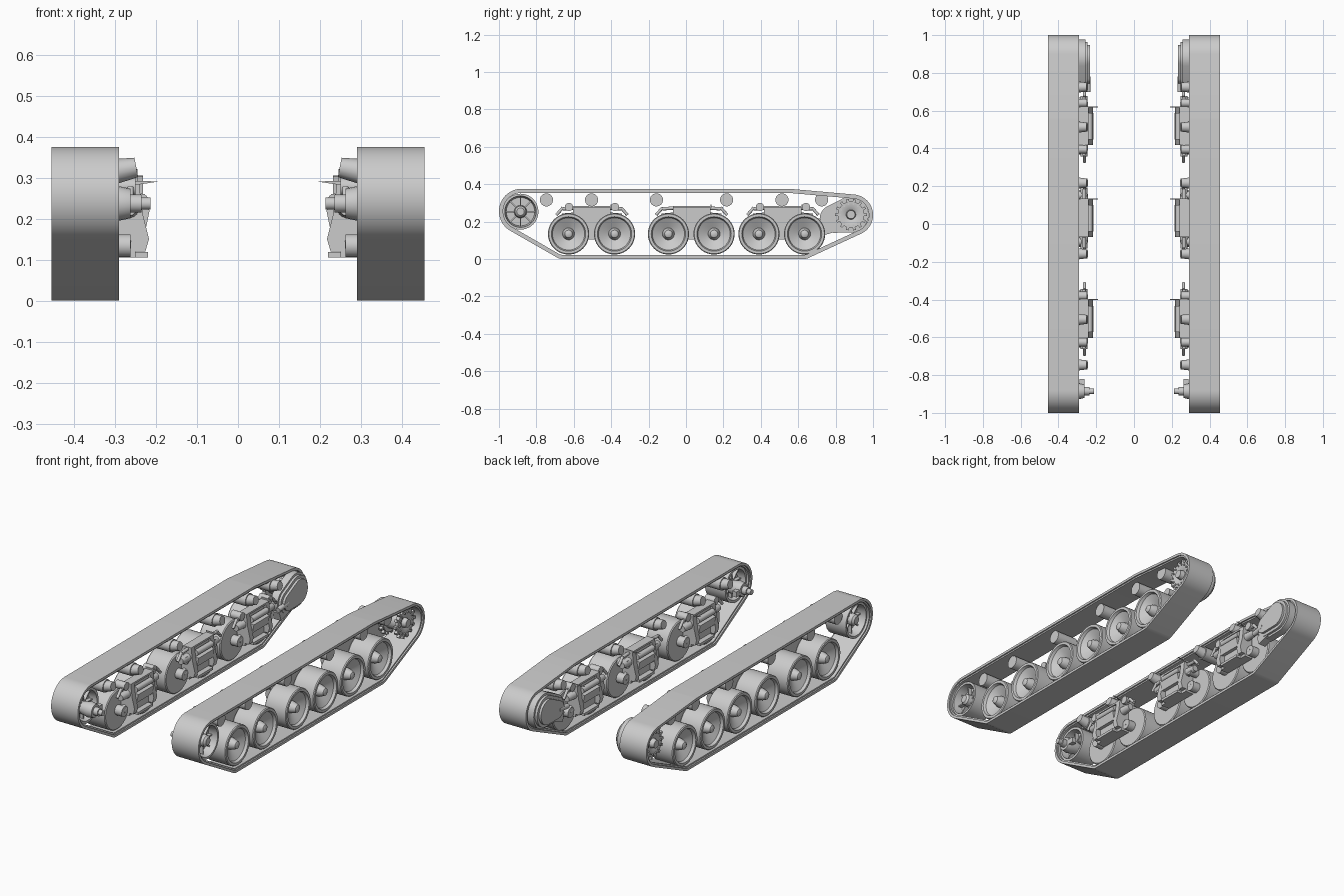
import bpy, bmesh, math
from mathutils import Matrix, Vector
from mathutils.geometry import convex_hull_2d

cube = bpy.data.objects.get("Cube")
if cube:
    bpy.data.objects.remove(cube, do_unlink=True)

mat = bpy.data.materials.new("plain grey")
mat.use_nodes = True
grey = (0.6, 0.6, 0.6, 1)
mat.diffuse_color = grey
mat.node_tree.nodes["Principled BSDF"].inputs["Base Color"].default_value = grey


def finish(name, bm):
    """Make an object mirrored to both sides, smooth with sharp edges."""
    bmesh.ops.recalc_face_normals(bm, faces=bm.faces)
    mesh = bpy.data.meshes.new(name)
    bm.to_mesh(mesh)
    bm.free()
    mesh.materials.append(mat)
    ob = bpy.data.objects.new(name, mesh)
    bpy.context.collection.objects.link(ob)
    ob.modifiers.new("both_sides", "MIRROR").use_mirror_merge = False
    bpy.ops.object.select_all(action="DESELECT")
    ob.select_set(True)
    bpy.context.view_layer.objects.active = ob
    bpy.ops.object.shade_smooth_by_angle(angle=math.radians(32))


def lathe(bm, profile, y, z, n=32):
    """Spin (x, radius) points around an axle along x."""
    rings = []
    for x, r in profile:
        if r == 0:
            rings.append([bm.verts.new((x, y, z))] * n)
        else:
            rings.append([bm.verts.new((x, y + r * math.cos(math.tau * i / n),
                                        z + r * math.sin(math.tau * i / n))) for i in range(n)])
    for a, b in zip(rings, rings[1:]):
        for i in range(n):
            j = (i + 1) % n
            bm.faces.new(list(dict.fromkeys((a[i], a[j], b[j], b[i]))))


def rod(bm, x0, x1, r, y, z, n=20):
    lathe(bm, [(x0, 0), (x0, r), (x1, r), (x1, 0)], y, z, n)


def box(bm, centre, size, turn=0, axis="X"):
    m = Matrix.Translation(centre) @ Matrix.Rotation(turn, 4, axis) @ Matrix.Diagonal((*size, 1))
    bmesh.ops.create_cube(bm, size=1, matrix=m)


def strut(bm, a, b, r, r2=None):
    """Round bar between two points."""
    a, b = Vector(a), Vector(b)
    rot = (b - a).to_track_quat("Z", "Y").to_matrix().to_4x4()
    bmesh.ops.create_cone(bm, cap_ends=True, segments=14, radius1=r, radius2=r2 or r,
                          depth=(b - a).length, matrix=Matrix.Translation((a + b) / 2) @ rot)


def extrude(bm, points, move):
    face = bm.faces.new([bm.verts.new(p) for p in points])
    new = bmesh.ops.extrude_face_region(bm, geom=[face])["geom"]
    bmesh.ops.translate(bm, verts=[v for v in new if isinstance(v, bmesh.types.BMVert)], vec=move)


def wrap(circles, n=64):
    """Outline around circles, as centres with outward directions and radii."""
    raw = [(y, z, r, math.cos(math.tau * i / n), math.sin(math.tau * i / n))
           for y, z, r in circles for i in range(n)]
    hull = convex_hull_2d([(y + r * c, z + r * s) for y, z, r, c, s in raw])
    return [raw[i] for i in hull]


def outline(path, inset, x):
    return [(x, y + (r - inset) * c, z + (r - inset) * s) for y, z, r, c, s in path]


# Track belt, with a narrower inner layer
belt = wrap([(-0.88, 0.255, 0.12), (0.55, 0.255, 0.12), (0.89, 0.235, 0.11),
             (0.63, 0.06, 0.06), (-0.66, 0.06, 0.06)])
for name, out, inn, x0, x1 in (("track_belt", 0, 0.014, 0.29, 0.455),
                               ("track_inner_layer", 0.013, 0.022, 0.298, 0.447)):
    bm = bmesh.new()
    loops = [[bm.verts.new(p) for p in outline(belt, inset, x)]
             for inset, x in ((out, x0), (out, x1), (inn, x1), (inn, x0))]
    for a, b in zip(loops, loops[1:] + loops[:1]):
        for i in range(len(a)):
            j = (i + 1) % len(a)
            bm.faces.new((a[i], a[j], b[j], b[i]))
    finish(name, bm)

# Road wheels: flat inside, dished outside
bm = bmesh.new()
wheel = [(0.305, 0), (0.305, 0.105), (0.31, 0.11), (0.435, 0.11), (0.44, 0.106), (0.44, 0.092),
         (0.425, 0.086), (0.395, 0.032), (0.415, 0.028), (0.435, 0.02), (0.44, 0.01), (0.44, 0)]
for y in (-0.628, -0.382, -0.094, 0.15, 0.39, 0.634):
    lathe(bm, wheel, y, 0.134, 40)
finish("road_wheels", bm)

# Return rollers and their flared inner mounts
bm = bmesh.new()
for y in (-0.746, -0.505, -0.158, 0.217, 0.513, 0.725):
    rod(bm, 0.29, 0.42, 0.035, y, 0.316, 24)
    strut(bm, (0.248, y, 0.325), (0.295, y, 0.316), 0.024, 0.03)
finish("return_rollers", bm)

# Front idler wheel with ribs on both faces
bm = bmesh.new()
iy, iz = -0.885, 0.253
lathe(bm, [(0.355, 0), (0.355, 0.076), (0.31, 0.082), (0.31, 0.096), (0.435, 0.096),
           (0.435, 0.084), (0.385, 0.076), (0.385, 0.034), (0.425, 0.03), (0.435, 0.02), (0.435, 0)], iy, iz, 40)
for i in range(8):
    a = math.tau * i / 8
    pos = (0.37, iy + 0.055 * math.cos(a), iz + 0.055 * math.sin(a))
    box(bm, pos, (0.07, 0.06, 0.007), a)
finish("idler_wheel", bm)

# Idler axle and crank
bm = bmesh.new()
lathe(bm, [(0.213, 0), (0.213, 0.015), (0.235, 0.015), (0.235, 0.022), (0.262, 0.022),
           (0.262, 0.036), (0.29, 0.042), (0.36, 0.03), (0.36, 0)], iy, 0.237, 20)
box(bm, (0.275, iy + 0.02, 0.235), (0.025, 0.09, 0.03))
finish("idler_crank", bm)

# Rear drive sprocket with teeth and bolts
bm = bmesh.new()
sy, sz = 0.882, 0.237
lathe(bm, [(0.3, 0), (0.3, 0.07), (0.33, 0.07), (0.33, 0.05), (0.4, 0.05), (0.4, 0.07),
           (0.42, 0.07), (0.42, 0.046), (0.41, 0.026), (0.435, 0.022), (0.435, 0)], sy, sz, 36)
for i in range(14):
    a = math.tau * i / 14
    c, s = math.cos(a), math.sin(a)
    for x in (0.315, 0.41):
        box(bm, (x, sy + 0.074 * c, sz + 0.074 * s), (0.018, 0.022, 0.014), a)
    rod(bm, 0.418, 0.426, 0.005, sy + 0.058 * c, sz + 0.058 * s, 8)
finish("drive_sprocket", bm)

# Final drive housing inside the sprocket
bm = bmesh.new()
case = wrap([(0.88, 0.237, 0.096), (0.79, 0.215, 0.075)], 40)
for inset, x0, x1 in ((0, 0.258, 0.3), (0.012, 0.245, 0.26), (0.028, 0.232, 0.246)):
    extrude(bm, outline(case, inset, x0), (x1 - x0, 0, 0))
strut(bm, (0.243, 0.7, 0.2), (0.243, 0.78, 0.21), 0.014)
box(bm, (0.27, 0.76, 0.16), (0.045, 0.07, 0.05), 0.3)
finish("final_drive_housing", bm)

# Suspension units: bracket, foot, springs, arms and end caps
brackets, arms = bmesh.new(), bmesh.new()
for c in (-0.503, 0.03, 0.518):
    for dy, w in ((-0.1, 0.03), (0.07, 0.03)):
        extrude(brackets, [(x, c + dy, z) for x, z in
                           ((0.3, 0.12), (0.226, 0.12), (0.217, 0.15), (0.232, 0.21),
                            (0.24, 0.275), (0.3, 0.275))], (0, w, 0))
    box(brackets, (0.275, c, 0.19), (0.05, 0.2, 0.17))
    box(brackets, (0.235, c, 0.2), (0.03, 0.14, 0.05), -0.2, "Y")
    box(brackets, (0.255, c, 0.112), (0.07, 0.13, 0.014))
    box(brackets, (0.265, c, 0.279), (0.05, 0.2, 0.01))
    extrude(brackets, [(x, c + 0.1, z) for x, z in
                       ((0.19, 0.291), (0.29, 0.276), (0.29, 0.292))], (0, 0.005, 0))
    strut(brackets, (0.235, c - 0.07, 0.245), (0.235, c + 0.07, 0.245), 0.016)
    for s in (-1, 1):
        strut(arms, (0.265, c + s * 0.09, 0.225), (0.265, c + s * 0.16, 0.225), 0.024, 0.018)
        strut(arms, (0.265, c + s * 0.1, 0.272), (0.265, c + s * 0.155, 0.268), 0.009)
        strut(arms, (0.262, c + s * 0.155, 0.275), (0.262, c + s * 0.19, 0.235), 0.008)
        strut(arms, (0.28, c + s * 0.06, 0.15), (0.28, c + s * 0.125, 0.134), 0.02)
        rod(arms, 0.262, 0.32, 0.028, c + s * 0.123, 0.134)
        rod(arms, 0.25, 0.31, 0.022, c + s * 0.123, 0.278 if abs(c) > 0.1 else 0.22)
finish("suspension_brackets", brackets)
finish("suspension_arms", arms)
